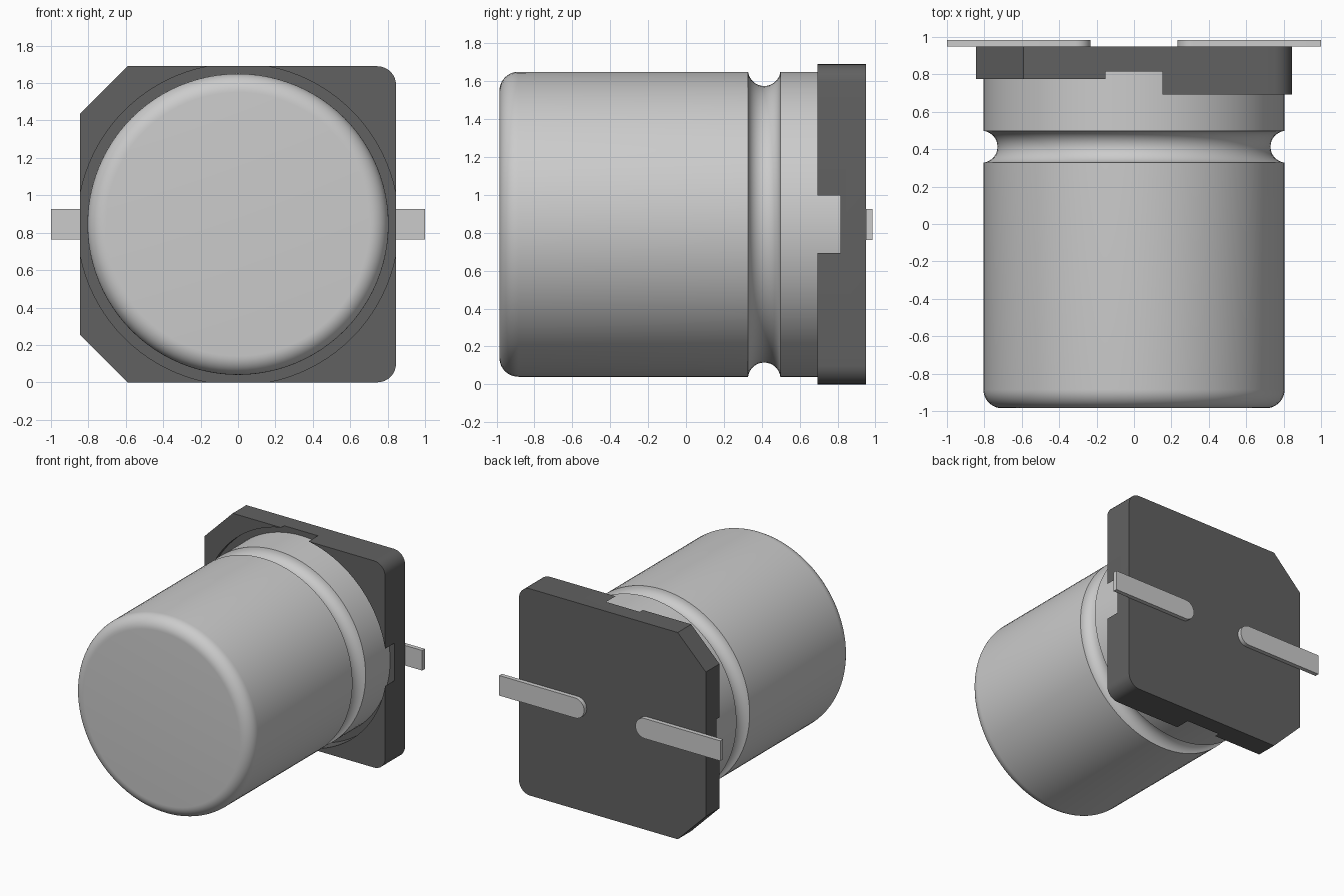
import bpy, bmesh
from math import sin, cos, pi, radians

if "Cube" in bpy.data.objects:
    bpy.data.objects.remove(bpy.data.objects["Cube"])

ZC = 0.845   # height of the can axis


def arc(cx, cy, r, a0, a1, n):
    return [(cx + r * cos(radians(a0 + (a1 - a0) * i / n)),
             cy + r * sin(radians(a0 + (a1 - a0) * i / n))) for i in range(n + 1)]


def finish(name, bm, color=None):
    bmesh.ops.recalc_face_normals(bm, faces=bm.faces)
    me = bpy.data.meshes.new(name)
    bm.to_mesh(me)
    bm.free()
    ob = bpy.data.objects.new(name, me)
    bpy.context.collection.objects.link(ob)
    if color:
        mat = bpy.data.materials.new(name + "_material")
        mat.diffuse_color = color
        mat.use_nodes = True
        mat.node_tree.nodes["Principled BSDF"].inputs["Base Color"].default_value = mat.diffuse_color
        me.materials.append(mat)
    return ob


def prism(name, outline, y0, y1, color=None):
    """Extrude an x-z outline along y."""
    bm = bmesh.new()
    face = bm.faces.new([bm.verts.new((x, y0, z)) for x, z in outline])
    ext = bmesh.ops.extrude_face_region(bm, geom=[face])
    moved = [g for g in ext["geom"] if isinstance(g, bmesh.types.BMVert)]
    bmesh.ops.translate(bm, verts=moved, vec=(0, y1 - y0, 0))
    return finish(name, bm, color)


def revolve(name, profile, n=96):
    """Turn a (y, radius) profile around the can axis."""
    bm = bmesh.new()
    rings = [[bm.verts.new((r * cos(2 * pi * i / n), y, ZC + r * sin(2 * pi * i / n)))
              for i in range(n)] for y, r in profile]
    for a, b in zip(rings, rings[1:]):
        for i in range(n):
            j = (i + 1) % n
            bm.faces.new((a[i], a[j], b[j], b[i]))
    bm.faces.new(rings[0])
    bm.faces.new(rings[-1])
    return finish(name, bm)


def smooth(ob, angle=30):
    bpy.ops.object.select_all(action='DESELECT')
    ob.select_set(True)
    bpy.context.view_layer.objects.active = ob
    bpy.ops.object.shade_smooth_by_angle(angle=radians(angle))


def cut(ob, cutter):
    mod = ob.modifiers.new("cut", 'BOOLEAN')
    mod.operation = 'DIFFERENCE'
    mod.solver = 'EXACT'
    mod.object = cutter
    bpy.context.view_layer.objects.active = ob
    bpy.ops.object.modifier_apply(modifier=mod.name)
    bpy.data.objects.remove(cutter)


# Can: rounded front edge and a crimp groove near the seat
R = 0.805
profile = (arc(-0.885, R - 0.1, 0.1, 180, 90, 10)
           + arc(0.413, R - 0.075 + 0.0857, 0.0857, 187, 353, 16)
           + [(0.82, R)])
smooth(revolve("can", profile))

# Seat plate: two chamfered corners on the left, two rounded on the right
H, C, F = 0.845, 0.255, 0.1
outline = ([(-H, 2 * ZC - C), (-H, C), (-H + C, 0)]
           + arc(H - F, F, F, -90, 0, 8)
           + arc(H - F, 2 * ZC - F, F, 0, 90, 8)
           + [(-H + C, 2 * ZC)])
seat = prism("seat", outline, 0.693, 0.95, (0.12, 0.12, 0.12, 1))

# Round recess that breaks through the four sides, and the lower left corners
cut(seat, prism("recess_cutter", arc(0, ZC, 0.859, 0, 360 - 3.75, 95), 0.5, 0.815))
cut(seat, prism("step_cutter", [(-1, -0.2), (0, -0.2), (0, 1.9), (-1, 1.9)], 0.5, 0.775))
smooth(seat)

# Flat leads with rounded inner ends
W = 0.082
for side, label in ((-1, "left"), (1, "right")):
    shape = [(1.0, ZC + W)] + arc(0.232 + W, ZC, W, 90, 270, 16) + [(1.0, ZC - W)]
    smooth(prism(label + "_lead", [(side * x, z) for x, z in shape], 0.95, 0.985))
